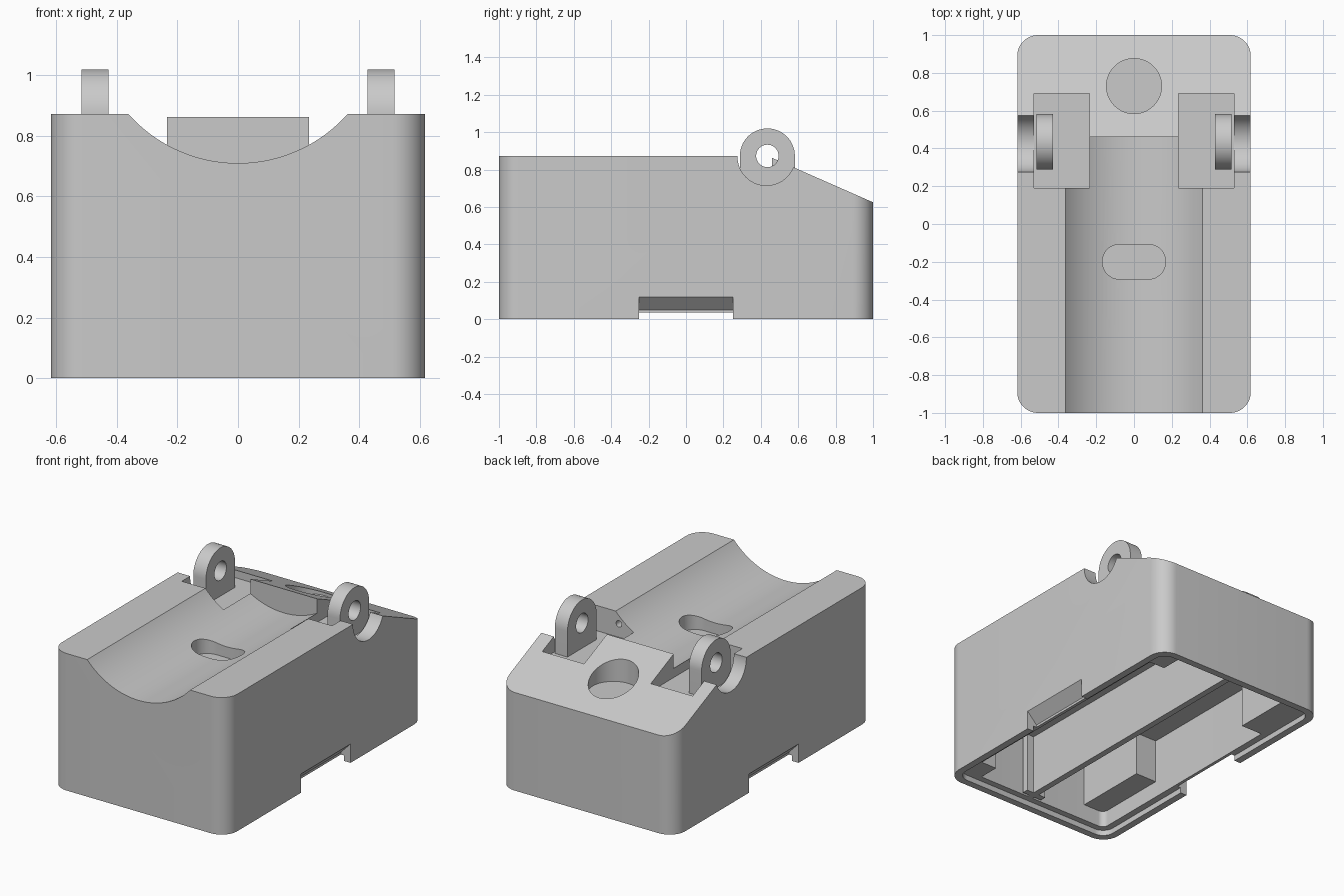
import bpy, bmesh, math
from mathutils import Vector

if "Cube" in bpy.data.objects:
    bpy.data.objects.remove(bpy.data.objects["Cube"])

grey = bpy.data.materials.new("plain_grey")
grey.use_nodes = True
colour = (0.59, 0.59, 0.59, 1)
grey.diffuse_color = colour
grey.node_tree.nodes["Principled BSDF"].inputs["Base Color"].default_value = colour


def prism(name, points, axis, lo, hi):
    """Extrude a 2D outline along an axis: x uses (y,z), y uses (x,z), z uses (x,y)."""
    def place(p, d):
        return {"x": (d, p[0], p[1]), "y": (p[0], d, p[1]), "z": (p[0], p[1], d)}[axis]
    bm = bmesh.new()
    face = bm.faces.new([bm.verts.new(place(p, lo)) for p in points])
    ext = bmesh.ops.extrude_face_region(bm, geom=[face])
    verts = [v for v in ext["geom"] if isinstance(v, bmesh.types.BMVert)]
    shift = Vector(place((0, 0), hi - lo))
    bmesh.ops.translate(bm, verts=verts, vec=shift)
    bmesh.ops.recalc_face_normals(bm, faces=bm.faces)
    mesh = bpy.data.meshes.new(name)
    bm.to_mesh(mesh)
    bm.free()
    mesh.materials.append(grey)
    ob = bpy.data.objects.new(name, mesh)
    bpy.context.collection.objects.link(ob)
    return ob


def arc(cx, cy, r, start, end, n):
    angles = [math.radians(start + (end - start) * i / n) for i in range(n + 1)]
    return [(cx + r * math.cos(a), cy + r * math.sin(a)) for a in angles]


def circle(cx, cy, r, n=64):
    return arc(cx, cy, r, 0, 360, n)[:-1]


def rounded(w, h, r, cx=0, cy=0, n=12):
    """Rounded rectangle with half sizes w and h."""
    pts = []
    for i, (sx, sy) in enumerate([(1, 1), (-1, 1), (-1, -1), (1, -1)]):
        pts += arc(cx + sx * (w - r), cy + sy * (h - r), r, i * 90, i * 90 + 90, n)
    return pts


def rect(a, b, c, d):
    return [(a, c), (b, c), (b, d), (a, d)]


def cut(target, cutter):
    cutter.hide_render = True
    mod = target.modifiers.new("cut", "BOOLEAN")
    mod.operation = "DIFFERENCE"
    mod.solver = "EXACT"
    mod.object = cutter
    bpy.context.view_layer.objects.active = target
    bpy.ops.object.modifier_apply(modifier=mod.name)
    bpy.data.objects.remove(cutter)


# Main housing with rounded upright corners
housing = prism("housing", rounded(0.618, 1, 0.11), "z", 0, 0.873)

# Open underside: shallow cover recess, then the deep cavity
cut(housing, prism("cover_recess", rounded(0.573, 0.955, 0.075), "z", -0.1, 0.035))
cut(housing, prism("cavity", rounded(0.53, 0.915, 0.04), "z", -0.05, 0.42))

# Sloping back, cradle trough
cut(housing, prism("slope", [(0.3, 0.933), (1.1, 0.581), (1.1, 1.2), (0.3, 1.2)], "x", -1, 1))
cut(housing, prism("trough", circle(0, 1.195, 0.485, 128), "y", -1.1, 0.46))

# Blind slot in the trough and blind round hole in the slope
cut(housing, prism("slot", rounded(0.167, 0.092, 0.09, 0, -0.2), "z", 0.64, 1))
cut(housing, prism("round_hole", circle(0, 0.73, 0.146), "z", 0.66, 1))

# Hinge pockets, round side openings, pin holes and sloped finger notches
for s in (-1, 1):
    def span(a, b):
        return sorted((s * a, s * b))
    cut(housing, prism("pocket", rect(*span(0.235, 0.53), 0.19, 0.69), "z", 0.712, 1.2))
    cut(housing, prism("side_opening", circle(0.43, 0.87, 0.155), "x", *span(0.528, 0.7)))
    cut(housing, prism("pin_hole", circle(s * 0.34, 0.797, 0.02, 24), "y", 0.08, 0.3))
    notch = [(0.7, -0.1), (0.7, 0.12), (0.618, 0.12), (0.55, 0.05), (0.55, -0.1)]
    cut(housing, prism("finger_notch", [(s * x, z) for x, z in notch], "y", -0.25, 0.25))

parts = [housing]

# Hinge lugs with a pin bore
for s, side in ((1, "left"), (-1, "right")):
    outline = arc(0.435, 0.873, 0.147, 0, 180, 32) + [(0.288, 0.7), (0.582, 0.7)]
    lo, hi = sorted((s * 0.428, s * 0.517))
    lug = prism(side + "_hinge_lug", outline, "x", lo, hi)
    cut(lug, prism("bore", circle(0.435, 0.873, 0.06, 48), "x", lo - 0.1, hi + 0.1))
    parts.append(lug)

# Inner partition with end ribs, and corner posts and blocks in the cavity
inner = {
    "centre_partition": (0.02, 0.06, -0.92, 0.92, 0.035),
    "front_partition_rib": (-0.03, 0.11, -0.9, -0.86, 0.035),
    "left_front_post": (0.42, 0.54, -0.92, -0.78, 0.035),
    "left_back_post": (0.42, 0.54, 0.78, 0.92, 0.035),
    "right_front_block": (-0.54, -0.38, -0.92, -0.43, 0.14),
    "right_back_block": (-0.54, -0.38, 0.55, 0.92, 0.035),
}
for name, (x0, x1, y0, y1, bottom) in inner.items():
    parts.append(prism(name, rect(x0, x1, y0, y1), "z", bottom, 0.43))

# Smooth the curves, keep the edges sharp
bpy.ops.object.select_all(action="DESELECT")
for ob in parts:
    ob.select_set(True)
bpy.context.view_layer.objects.active = housing
bpy.ops.object.shade_smooth_by_angle(angle=math.radians(18))
